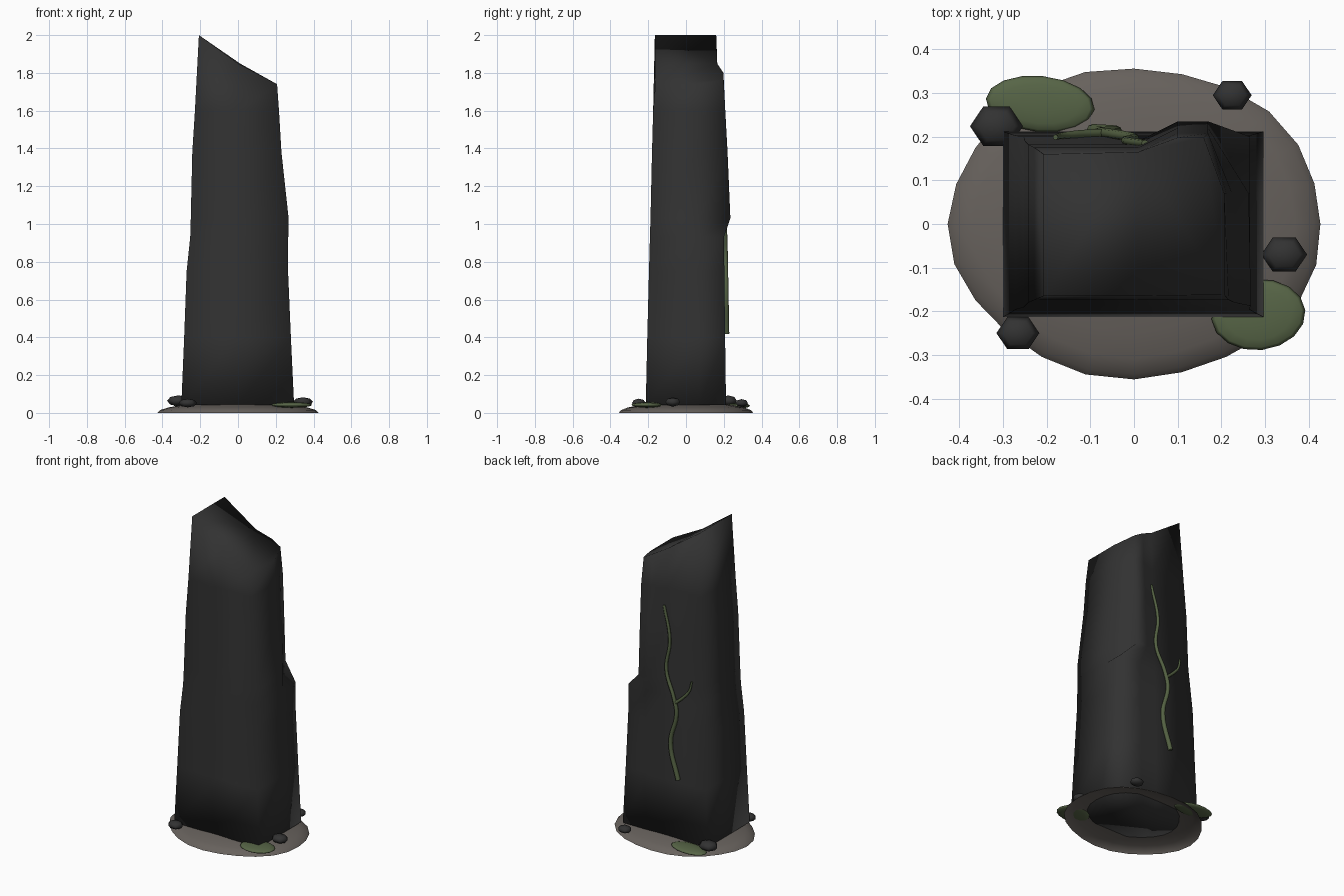
import bpy, bmesh, math
from mathutils import Matrix

if "Cube" in bpy.data.objects:
    bpy.data.objects.remove(bpy.data.objects["Cube"])


def material(name, rgb):
    m = bpy.data.materials.new(name)
    m.diffuse_color = (*rgb, 1)
    m.use_nodes = True
    m.node_tree.nodes["Principled BSDF"].inputs["Base Color"].default_value = m.diffuse_color
    return m


ROCK = material("dark rock", (0.032, 0.032, 0.032))
DIRT = material("grey dirt", (0.135, 0.12, 0.108))
MOSS = material("moss green", (0.095, 0.13, 0.062))
VINE = material("vine green", (0.088, 0.12, 0.055))


def add_object(name, bm, mat):
    bmesh.ops.recalc_face_normals(bm, faces=bm.faces)
    mesh = bpy.data.meshes.new(name)
    bm.to_mesh(mesh)
    bm.free()
    mesh.materials.append(mat)
    for p in mesh.polygons:
        p.use_smooth = True
    ob = bpy.data.objects.new(name, mesh)
    bpy.context.collection.objects.link(ob)
    return ob


# Broken stone pillar: stacked eight-point rings, back right corner chipped higher up
def full_ring(z, x0, x1, y0, y1):
    return [(x0, y0, z), (0, y0, z), (x1, y0, z), (x1, 0.07, z),
            (x1, y1, z), (0.12, y1, z), (0.01, y1, z), (x0, y1, z)]


def chipped_ring(z, x0, x1, y0, y1, bulge):
    return [(x0, y0, z), (0, y0, z), (x1, y0, z), (x1 - 0.005, 0.07, z),
            (0.17, bulge, z), (0.1, bulge, z), (0.01, y1, z), (x0, y1, z)]


rings = [
    full_ring(0.042, -0.30, 0.297, -0.213, 0.212),
    full_ring(0.40, -0.285, 0.28, -0.205, 0.207),
    full_ring(0.75, -0.272, 0.265, -0.196, 0.203),
    full_ring(0.93, -0.253, 0.266, -0.191, 0.20),
    chipped_ring(1.03, -0.25, 0.268, -0.188, 0.19, 0.235),
    chipped_ring(1.38, -0.242, 0.23, -0.18, 0.182, 0.22),
    chipped_ring(1.60, -0.228, 0.217, -0.174, 0.175, 0.208),
    [(-0.207, -0.165, 2.0), (0, -0.165, 1.85), (0.207, -0.162, 1.74),
     (0.207, 0.07, 1.74), (0.16, 0.198, 1.765), (0.10, 0.198, 1.80),
     (0.01, 0.165, 1.85), (-0.207, 0.16, 2.0)],
]
bm = bmesh.new()
loops = [[bm.verts.new(p) for p in r] for r in rings]
for a, b in zip(loops, loops[1:]):
    for i in range(8):
        j = (i + 1) % 8
        bm.faces.new((a[i], a[j], b[j], b[i]))
t = loops[-1]
bm.faces.new((t[0], t[1], t[6], t[7]))
bm.faces.new(t[1:7])
bm.faces.new(loops[0][::-1])
add_object("stone_pillar", bm, ROCK)

# Low open dirt mound
bm = bmesh.new()
N = 24
prev = None
for k in range(6):
    el = math.radians(k * 15)
    ring = []
    for i in range(N):
        a = 2 * math.pi * i / N
        w = 1 + 0.025 * math.sin(3 * a - 0.6) * math.sin(2 * a)
        ring.append(bm.verts.new((0.427 * w * math.cos(el) * math.cos(a),
                                  0.356 * w * math.cos(el) * math.sin(a),
                                  0.057 * math.sin(el))))
    if prev:
        for i in range(N):
            j = (i + 1) % N
            bm.faces.new((prev[i], prev[j], ring[j], ring[i]))
    prev = ring
bm.faces.new(prev)
add_object("dirt_mound", bm, DIRT)


# Squashed balls for moss and pebbles
def blob(name, loc, size, turn, seg, rows, mat):
    bm = bmesh.new()
    bmesh.ops.create_uvsphere(bm, u_segments=seg, v_segments=rows, radius=1)
    pre = Matrix.Rotation(math.pi / 6, 4, 'Z') if seg == 6 else Matrix()
    m = (Matrix.Translation(loc) @ Matrix.Rotation(turn, 4, 'Z')
         @ Matrix.Diagonal((*size, 1)) @ pre)
    bmesh.ops.transform(bm, matrix=m, verts=bm.verts)
    add_object(name, bm, mat)


blob("moss_back", (-0.215, 0.275, 0.038), (0.125, 0.064, 0.015), -0.1, 16, 8, MOSS)
blob("moss_front", (0.285, -0.208, 0.042), (0.108, 0.081, 0.015), 0.1, 16, 8, MOSS)
pebbles = [(-0.315, 0.224, 0.064, 0.052), (0.225, 0.295, 0.052, 0.038),
           (0.344, -0.07, 0.058, 0.045), (-0.266, -0.25, 0.052, 0.042)]
for n, (x, y, z, r) in enumerate(pebbles):
    blob(f"pebble_{n + 1}", (x, y, z), (r * 1.17, r, r * 0.55), 0, 6, 4, ROCK)


# Vine hugging the back face
def back_y(z):
    return 0.213 - 0.014 * z if z < 0.93 else 0.2 - 0.033 * (z - 0.93) - 0.005 * min(1, (z - 0.93) * 10)


def vine(name, pts, r):
    c = bpy.data.curves.new(name, 'CURVE')
    c.dimensions = '3D'
    c.bevel_depth = r
    c.bevel_resolution = 2
    c.resolution_u = 6
    c.use_fill_caps = True
    s = c.splines.new('BEZIER')
    s.bezier_points.add(len(pts) - 1)
    for i, (bp, (x, z)) in enumerate(zip(s.bezier_points, pts)):
        bp.co = (x, back_y(z) + 0.008, z)
        bp.handle_left_type = bp.handle_right_type = 'AUTO'
        bp.radius = 1 - 0.4 * i / (len(pts) - 1)
    c.materials.append(VINE)
    bpy.context.collection.objects.link(bpy.data.objects.new(name, c))


vine("vine_stem", [(-0.095, 0.42), (-0.04, 0.64), (-0.08, 0.84), (-0.06, 0.93),
                   (0.0, 1.09), (-0.02, 1.28), (0.025, 1.49)], 0.014)
vine("vine_branch", [(-0.07, 0.9), (-0.13, 0.955), (-0.165, 1.0), (-0.18, 1.06)], 0.010)
